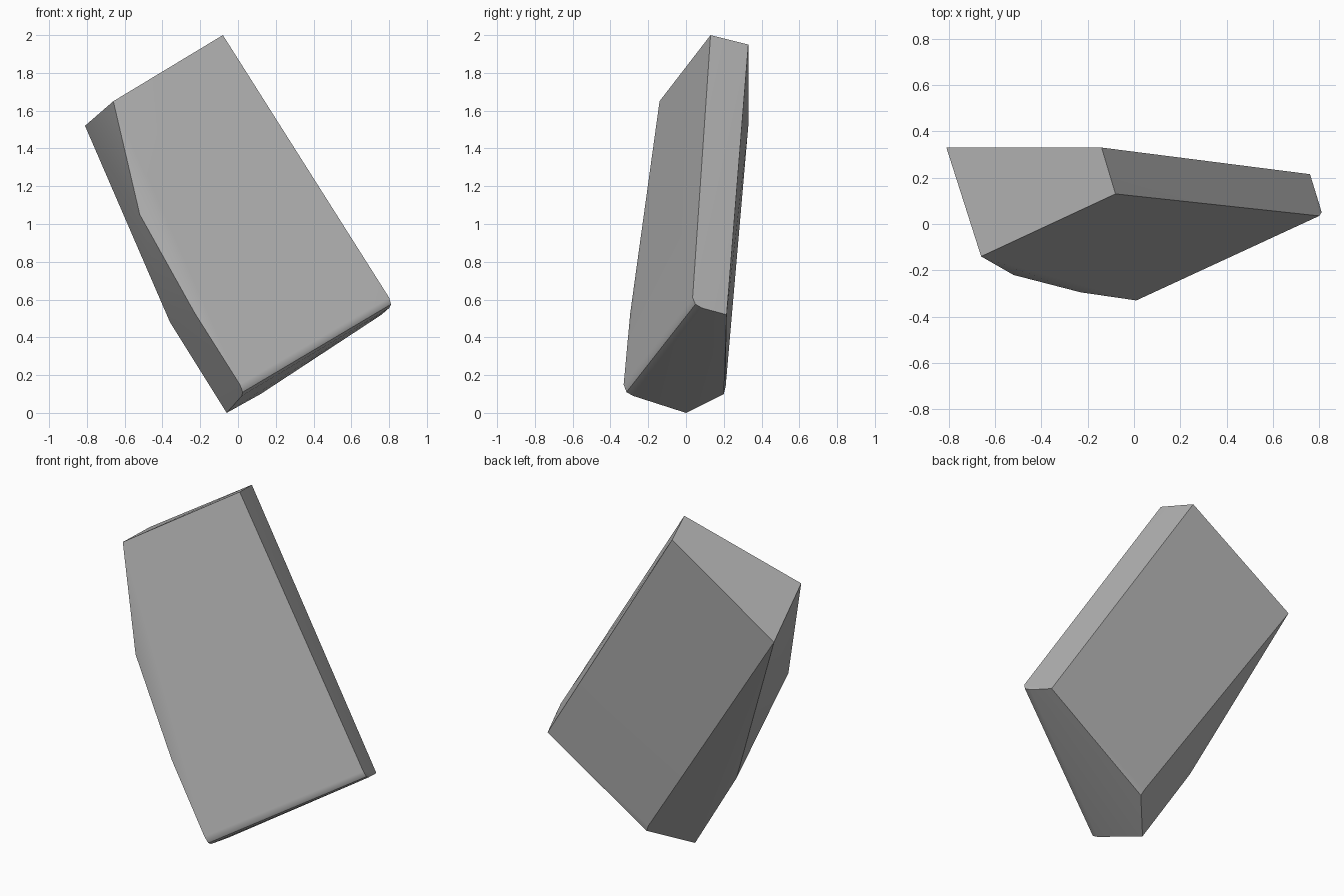
import bpy
import bmesh
import math

cube = bpy.data.objects.get("Cube")
if cube:
    bpy.data.objects.remove(cube, do_unlink=True)

# Stone colour
stone = bpy.data.materials.new("stone_grey")
stone.use_nodes = True
colour = (0.45, 0.45, 0.45, 1.0)
stone.diffuse_color = colour
stone.node_tree.nodes["Principled BSDF"].inputs["Base Color"].default_value = colour

# Corner points of the leaning slab, grouped by region
top_corners = [(-0.08, 0.13, 2.0), (-0.14, 0.33, 1.95),
               (-0.81, 0.33, 1.52), (-0.66, -0.14, 1.65)]
chipped_edge = [(-0.52, -0.22, 1.05), (-0.23, -0.295, 0.53), (-0.36, 0.04, 0.48)]
front_foot = [(0.01, -0.33, 0.15), (0.025, -0.315, 0.11), (0.02, -0.28, 0.09)]
back_foot = [(-0.06, 0.0, 0.0), (0.12, 0.2, 0.10), (0.1, 0.21, 0.14)]
side_corner = [(0.8, 0.035, 0.61), (0.81, 0.05, 0.575),
               (0.8, 0.085, 0.555), (0.76, 0.215, 0.52)]

# Wrap the corners in a faceted shell
bm = bmesh.new()
for point in top_corners + chipped_edge + front_foot + back_foot + side_corner:
    bm.verts.new(point)
bmesh.ops.convex_hull(bm, input=bm.verts)
bmesh.ops.dissolve_limit(bm, angle_limit=math.radians(1.5),
                         verts=bm.verts, edges=bm.edges)
bmesh.ops.recalc_face_normals(bm, faces=bm.faces)
mesh = bpy.data.meshes.new("rock_slab")
bm.to_mesh(mesh)
bm.free()
mesh.materials.append(stone)

rock = bpy.data.objects.new("rock_slab", mesh)
bpy.context.collection.objects.link(rock)

# Soft worn edges, with large faces kept flat
bpy.ops.object.select_all(action="DESELECT")
rock.select_set(True)
bpy.context.view_layer.objects.active = rock
bpy.ops.object.shade_smooth_by_angle(angle=math.radians(30))
weighted = rock.modifiers.new("flat_face_shading", "WEIGHTED_NORMAL")
weighted.keep_sharp = True
